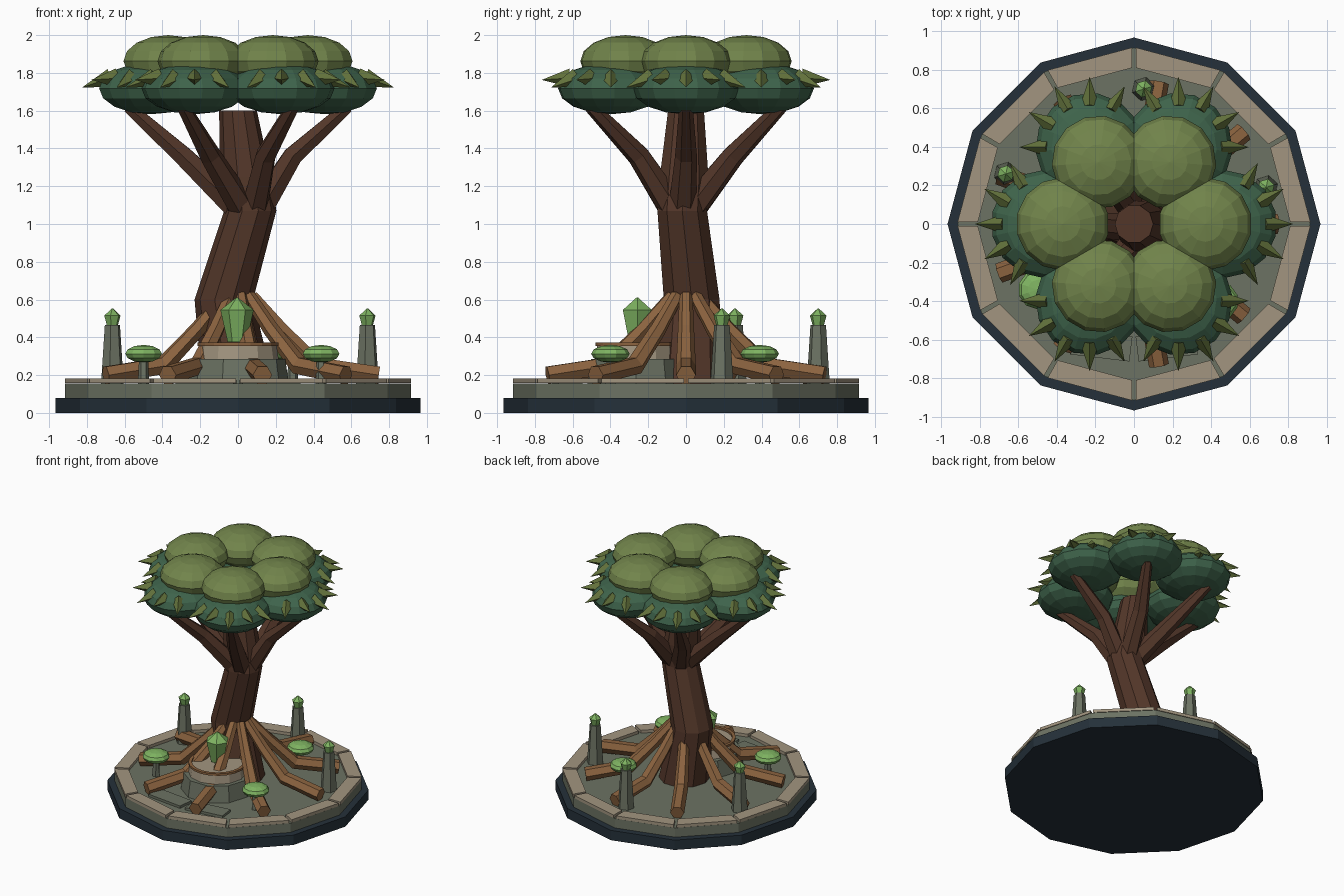
import bpy, bmesh
from math import sin, cos, pi, radians
from mathutils import Vector, Matrix

if "Cube" in bpy.data.objects:
    bpy.data.objects.remove(bpy.data.objects["Cube"], do_unlink=True)


def material(name, *rgb):
    m = bpy.data.materials.new(name)
    m.use_nodes = True
    m.diffuse_color = (*rgb, 1)
    m.node_tree.nodes["Principled BSDF"].inputs["Base Color"].default_value = (*rgb, 1)
    return m


NAVY = material("dark_navy", .018, .03, .042)
STONE = material("grey_stone", .15, .17, .125)
BEIGE = material("beige_stone", .36, .30, .215)
BARK = material("dark_bark", .085, .037, .022)
ROOT = material("root_brown", .26, .125, .05)
DEEP = material("deep_leaf", .048, .125, .07)
OLIVE = material("olive_leaf", .165, .23, .07)
SPIKE = material("spike_leaf", .125, .17, .045)
GLOW = material("crystal_green", .21, .45, .12)


def finish(name, bm, mat):
    bmesh.ops.recalc_face_normals(bm, faces=bm.faces)
    mesh = bpy.data.meshes.new(name)
    bm.to_mesh(mesh)
    bm.free()
    mesh.materials.append(mat)
    ob = bpy.data.objects.new(name, mesh)
    bpy.context.collection.objects.link(ob)
    return ob


def polar(r, angle, z):
    return Vector((r * cos(angle), r * sin(angle), z))


def skin(bm, rings):
    """Join rings of points with quads and cap both ends."""
    rows = [[bm.verts.new(p) for p in ring] for ring in rings]
    n = len(rows[0])
    for a, b in zip(rows, rows[1:]):
        for i in range(n):
            j = (i + 1) % n
            bm.faces.new((a[i], a[j], b[j], b[i]))
    bm.faces.new(rows[0])
    bm.faces.new(rows[-1])


def lathe(name, mat, sides, profile, x=0, y=0, turn=0):
    """Solid of revolution from (radius, z) pairs."""
    bm = bmesh.new()
    skin(bm, [[Vector((x, y, 0)) + polar(r, turn + 2 * pi * i / sides, z)
               for i in range(sides)] for r, z in profile])
    return finish(name, bm, mat)


def limb(name, mat, sides, points, radii, level=False):
    """Tapered tube along a path; level keeps the rings horizontal."""
    pts = [Vector(p) for p in points]
    rings = []
    for i, (p, r) in enumerate(zip(pts, radii)):
        t = (pts[min(i + 1, len(pts) - 1)] - pts[max(i - 1, 0)]).normalized()
        if level:
            u, v = Vector((1, 0, 0)), Vector((0, 1, 0))
        else:
            u = t.cross(Vector((0, 0, 1))).normalized()
            v = u.cross(t)
        rings.append([p + (u * cos(a) + v * sin(a)) * r
                      for a in (2 * pi * k / sides for k in range(sides))])
    bm = bmesh.new()
    skin(bm, rings)
    return finish(name, bm, mat)


def blob(name, mat, centre, size, turn=0, segments=14, rings=8):
    """Faceted, flattened sphere."""
    bm = bmesh.new()
    bmesh.ops.create_uvsphere(bm, u_segments=segments, v_segments=rings, radius=1,
                              matrix=Matrix.Translation(centre) @ Matrix.Rotation(turn, 4, "Z")
                              @ Matrix.Diagonal((size[0], size[0], size[1], 1)))
    return finish(name, bm, mat)


# Twelve-sided platform
lathe("platform_foot", NAVY, 12, [(.967, 0), (.967, .08)])
lathe("platform_floor", STONE, 12, [(.915, .08), (.915, .155)])

# Rim of bevelled kerb stones, one per side
for i in range(12):
    a0, a1 = radians(30 * i + .7), radians(30 * i + 29.3)
    bm = bmesh.new()
    skin(bm, [[polar(r, a, z) for r, a in ((.915, a0), (.915, a1), (.81, a1), (.81, a0))]
              for z in (.157, .181)])
    finish(f"kerb_stone_{i + 1}", bm, BEIGE)

# Paving slabs at the front
for side in (-1, 1):
    bm = bmesh.new()
    bmesh.ops.create_cube(bm, size=1, matrix=Matrix.Translation((side * .17, -.63, .16))
                          @ Matrix.Rotation(side * .12, 4, "Z")
                          @ Matrix.Diagonal((.31, .13, .03, 1)))
    finish(f"paving_slab_{side + 2}", bm, STONE)

# Leaning trunk
limb("trunk", BARK, 10,
     [(0, .02, .15), (-.075, .03, .6), (.065, -.02, 1.07), (.04, -.01, 1.25), (0, 0, 1.6)],
     [.19, .155, .138, .135, .1], level=True)

# Branches with an elbow, and crown lumps above them
for i in range(6):
    a = i * pi / 3
    foot = Vector((.06, -.02, 1.07)) + polar(.05, a, 0)
    limb(f"branch_{i + 1}", BARK, 6,
         [foot, polar(.29, a, 1.36), polar(.58, a, 1.62)], [.075, .058, .036])
    lower = polar(.46, a, 1.718)
    blob(f"lower_crown_{i + 1}", DEEP, lower, (.282, .137), a)
    blob(f"upper_crown_{i + 1}", OLIVE, polar(.37, a, 1.862), (.242, .138), a)

    # Pointed leaves round the outer edge of the lump
    bm = bmesh.new()
    for k in range(-2, 3):
        b = a + k * pi / 6
        tip = lower + polar(.365, b, .045 if k % 2 else .005)
        base = lower + polar(.215, b, .055)
        direction = (tip - base).normalized()
        turn = direction.to_track_quat("Z", "Y").to_matrix().to_4x4()
        bmesh.ops.create_cone(bm, cap_ends=True, segments=4, radius1=.05, radius2=0,
                              depth=(tip - base).length,
                              matrix=Matrix.Translation((tip + base) / 2) @ turn)
    finish(f"leaf_spikes_{i + 1}", bm, SPIKE)

# Nine spreading roots
for i in range(9):
    a = radians(40 * i)
    limb(f"root_{i + 1}", ROOT, 6,
         [polar(.075, a, .62), polar(.23, a, .44), polar(.42, a, .25), polar(.745, a, .2)],
         [.035, .043, .052, .052])

# Altar with a ring and a large crystal
AX, AY = 0, -.265
lathe("altar_base", STONE, 10, [(.27, .15), (.25, .285)], AX, AY)
lathe("altar_top", BEIGE, 12, [(.215, .285), (.205, .355)], AX, AY)
limb_ring = bmesh.new()
sides = 20
loops = [[limb_ring.verts.new(Vector((AX, AY, 0)) + polar(r, 2 * pi * i / sides, z))
          for r, z in ((.215, .355), (.215, .372), (.19, .372), (.19, .355))]
         for i in range(sides)]
for i, a in enumerate(loops):
    b = loops[(i + 1) % sides]
    for k in range(4):
        limb_ring.faces.new((a[k], b[k], b[(k + 1) % 4], a[(k + 1) % 4]))
finish("altar_ring", limb_ring, ROOT)
lathe("altar_crystal", GLOW, 6, [(.05, .375), (.088, .545), (.003, .612)], -.005, -.258)

# Pillars with small crystals
for i, (x, y) in enumerate([(.685, .19), (.05, .7), (-.665, .26)]):
    lathe(f"pillar_{i + 1}", STONE, 6, [(.063, .15), (.042, .465)], x, y, .3)
    lathe(f"pillar_crystal_{i + 1}", GLOW, 6,
          [(.03, .462), (.045, .515), (.003, .553)], x, y, .3)

# Mushrooms
for i, (x, y) in enumerate([(.44, -.4), (-.5, -.34), (.29, .39)]):
    lathe(f"mushroom_stem_{i + 1}", STONE, 6, [(.03, .15), (.024, .29)], x, y)
    blob(f"mushroom_cap_{i + 1}", GLOW, Vector((x, y, .313)), (.102, .047), 0, 10, 6)
